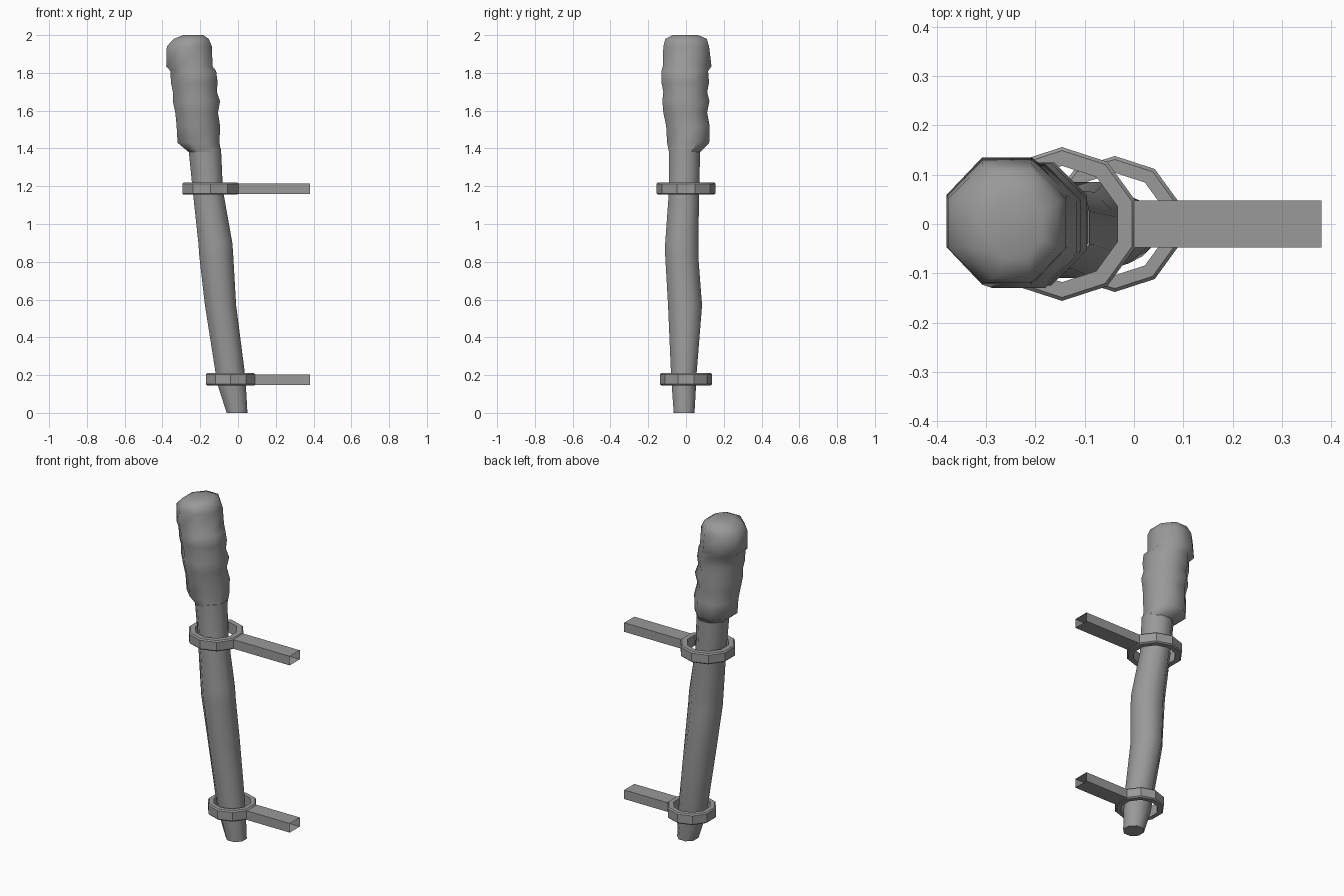
import bpy
import bmesh
from math import cos, sin, pi, radians

cube = bpy.data.objects.get("Cube")
if cube:
    bpy.data.objects.remove(cube, do_unlink=True)

# Single flat colour
grey = bpy.data.materials.new("mid grey")
grey.use_nodes = True
colour = (0.32, 0.32, 0.32, 1)
grey.diffuse_color = colour
grey.node_tree.nodes["Principled BSDF"].inputs["Base Color"].default_value = colour


def finish(bm, name, smooth_angle):
    """Turn a bmesh into a named, shaded object."""
    bmesh.ops.recalc_face_normals(bm, faces=bm.faces)
    mesh = bpy.data.meshes.new(name)
    bm.to_mesh(mesh)
    bm.free()
    mesh.materials.append(grey)
    obj = bpy.data.objects.new(name, mesh)
    bpy.context.collection.objects.link(obj)
    bpy.ops.object.select_all(action="DESELECT")
    obj.select_set(True)
    bpy.context.view_layer.objects.active = obj
    bpy.ops.object.shade_smooth_by_angle(angle=radians(smooth_angle))
    return obj


def bridge(bm, first, second):
    """Join two vertex loops of equal length with quads."""
    count = len(first)
    for i in range(count):
        j = (i + 1) % count
        bm.faces.new((first[i], first[j], second[j], second[i]))


def loft(name, sections, sides=8):
    """Skin flat-sided polygons given as z, x min, x max, y min, y max."""
    bm = bmesh.new()
    loops = []
    for z, left, right, front, back in sections:
        loop = []
        for i in range(sides):
            angle = (i + 0.5) * 2 * pi / sides
            x = (left + right) / 2 + (right - left) / 2 * cos(angle) / cos(pi / sides)
            y = (front + back) / 2 + (back - front) / 2 * sin(angle) / cos(pi / sides)
            loop.append(bm.verts.new((x, y, z)))
        loops.append(loop)
    for lower, upper in zip(loops, loops[1:]):
        bridge(bm, lower, upper)
    bm.faces.new(loops[0])
    bm.faces.new(loops[-1])
    return finish(bm, name, 50)


def collar(name, centre, outer, inner, bottom, top, sides=10):
    """Ten-sided band around the shaft with a softened outer edge."""
    bm = bmesh.new()
    soft = 0.007
    profile = [(inner, bottom), (outer - soft, bottom), (outer, bottom + soft),
               (outer, top - soft), (outer - soft, top), (inner, top)]
    loops = []
    for radius, z in profile:
        angles = [(i + 0.5) * 2 * pi / sides for i in range(sides)]
        loops.append([bm.verts.new((centre + radius * cos(a), radius * sin(a), z))
                      for a in angles])
    for first, second in zip(loops, loops[1:] + loops[:1]):
        bridge(bm, first, second)
    return finish(bm, name, 30)


def arm(name, start, end, bottom, top, half_width=0.048):
    """Square bar, open at both ends."""
    bm = bmesh.new()
    corners = [(-half_width, bottom), (half_width, bottom),
               (half_width, top), (-half_width, top)]
    near, far = ([bm.verts.new((x, y, z)) for y, z in corners] for x in (start, end))
    bridge(bm, near, far)
    return finish(bm, name, 30)


# Bent shaft
loft("shaft", [
    (0, -.06, .05, -.065, .045),
    (.14, -.105, .042, -.075, .053),
    (.22, -.12, .035, -.08, .057),
    (.57, -.175, -.01, -.095, .085),
    (.83, -.205, -.025, -.11, .065),
    (.9, -.21, -.03, -.11, .065),
    (1.18, -.24, -.08, -.09, .07),
    (1.4, -.262, -.09, -.09, .075),
])

# Lumpy wrapped head with a rounded top
loft("wrapped_head", [
    (1.38, -.26, -.09, -.09, .075),
    (1.43, -.32, -.098, -.1, .123),
    (1.52, -.325, -.095, -.105, .125),
    (1.59, -.332, -.106, -.12, .112),
    (1.65, -.345, -.095, -.125, .124),
    (1.7, -.345, -.112, -.12, .112),
    (1.75, -.355, -.108, -.13, .122),
    (1.81, -.358, -.116, -.13, .117),
    (1.835, -.38, -.135, -.123, .135),
    (1.94, -.377, -.138, -.12, .122),
    (1.98, -.34, -.155, -.11, .11),
    (2, -.29, -.185, -.07, .065),
])

# Wall bracket: two collars and their arms
collar("upper_collar", -.146, .156, .118, 1.155, 1.22)
collar("lower_collar", -.039, .138, .104, .145, .21)
arm("upper_arm", 0, .38, 1.16, 1.215)
arm("lower_arm", .09, .38, .148, .203)
